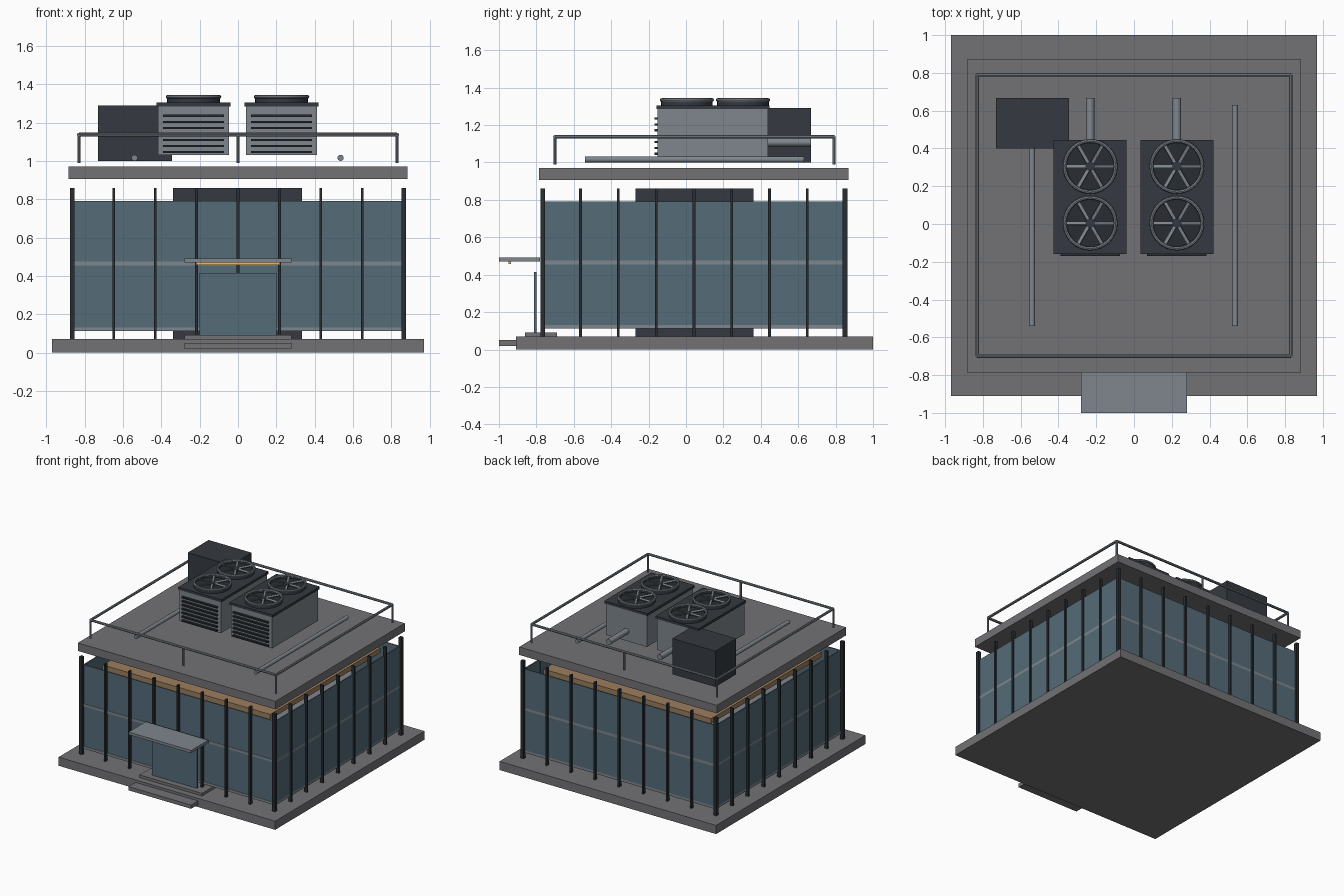
import bpy, math
from mathutils import Vector

if "Cube" in bpy.data.objects:
    bpy.data.objects.remove(bpy.data.objects["Cube"])


def mat(name, r, g, b):
    m = bpy.data.materials.new(name)
    m.diffuse_color = (r, g, b, 1)
    m.use_nodes = True
    m.node_tree.nodes["Principled BSDF"].inputs["Base Color"].default_value = m.diffuse_color
    return m


CONCRETE = mat("concrete", .17, .17, .18)
DARK = mat("dark_metal", .035, .042, .052)
FRAME = mat("frame", .022, .027, .032)
GLASS = mat("glass", .09, .15, .19)
METAL = mat("light_metal", .21, .24, .27)
WOOD = mat("wood", .33, .21, .11)
LAMP = mat("warm_light", .9, .5, .12)


def box(name, x0, x1, y0, y1, z0, z1, m):
    bpy.ops.mesh.primitive_cube_add(size=1, location=((x0 + x1) / 2, (y0 + y1) / 2, (z0 + z1) / 2))
    o = bpy.context.object
    o.name = name
    o.scale = (x1 - x0, y1 - y0, z1 - z0)
    bpy.ops.object.transform_apply(location=False, rotation=False, scale=True)
    o.data.materials.append(m)
    return o


def tube(name, a, b, r, m, sides=16):
    a, b = Vector(a), Vector(b)
    bpy.ops.mesh.primitive_cylinder_add(vertices=sides, radius=r, depth=(b - a).length, location=(a + b) / 2)
    o = bpy.context.object
    o.name = name
    o.rotation_euler = (b - a).to_track_quat('Z', 'Y').to_euler()
    o.data.materials.append(m)
    bpy.ops.object.shade_smooth_by_angle()
    return o


# Base, entrance steps, roof slab
box("base_slab", -.97, .97, -.91, 1, 0, .07, CONCRETE)
box("lower_step", -.28, .28, -1, -.90, .02, .05, CONCRETE)
box("upper_step", -.28, .28, -.86, -.69, .068, .092, CONCRETE)
box("roof_slab", -.885, .885, -.785, .87, .905, .97, CONCRETE)

# Interior: core, floors and timber ceiling
box("service_core", -.34, .335, -.27, .36, .001, .86, DARK)
box("ground_floor", -.86, .865, -.758, .845, .112, .132, METAL)
box("upper_floor", -.86, .865, -.758, .845, .455, .475, METAL)
box("timber_ceiling", -.75, .75, -.66, .75, .74, .78, WOOD)

# Glass walls
for i, y in enumerate((-.75, .84)):
    box(f"long_glass_{i}", -.858, .863, y - .005, y + .005, .125, .79, GLASS)
for i, x in enumerate((-.855, .86)):
    box(f"side_glass_{i}", x - .005, x + .005, -.75, .84, .125, .79, GLASS)

# Mullions and corner posts on all four sides
for i in range(9):
    w = .013 if i in (0, 8) else .007
    x = -.8645 + i * 1.729 / 8
    y = -.766 + i * 1.617 / 8
    for side, yy in enumerate((-.766, .851)):
        box(f"mullion_long_{side}_{i}", x - w, x + w, yy - .013, yy + .013, .07, .86, FRAME)
    if 0 < i < 8:
        for side, xx in enumerate((-.8645, .8645)):
            box(f"mullion_side_{side}_{i}", xx - .013, xx + .013, y - w, y + w, .07, .86, FRAME)

# Entrance door and canopy
box("entrance_door", -.2, .2, -.812, -.80, .09, .415, GLASS)
box("canopy", -.28, .28, -1, -.78, .47, .492, METAL)
box("canopy_light", -.22, .22, -.95, -.935, .458, .47, LAMP)

# Roof railing
X, Y0, Y1, Z = .83, -.70, .79, 1.137
for i, y in enumerate((Y0, Y1)):
    tube(f"railing_long_{i}", (-X, y, Z), (X, y, Z), .010, METAL, 8)
    for j, x in enumerate((-X, 0, X)):
        tube(f"railing_post_{i}_{j}", (x, y, .99), (x, y, Z), .008, METAL, 8)
for i, x in enumerate((-X, X)):
    tube(f"railing_side_{i}", (x, Y0, Z), (x, Y1, Z), .010, METAL, 8)

# Roof plant box and pipes
box("plant_box", -.73, -.345, .40, .667, 1.0, 1.29, DARK)
for i, x in enumerate((-.54, .535)):
    tube(f"roof_pipe_{i}", (x, -.54, 1.016), (x, .63, 1.016), .016, METAL)


def fan(tag, x, y):
    # Open shroud wall, dark disc, rim, hub and six spokes
    tube(f"fan_disc_{tag}", (x, y, 1.30), (x, y, 1.316), .135, FRAME, 32)
    bpy.ops.mesh.primitive_cylinder_add(vertices=32, radius=.138, depth=.035,
                                        end_fill_type='NOTHING', location=(x, y, 1.3175))
    o = bpy.context.object
    o.name = f"fan_shroud_{tag}"
    o.data.materials.append(DARK)
    o.modifiers.new("wall", 'SOLIDIFY').thickness = .012
    bpy.ops.mesh.primitive_torus_add(major_radius=.135, minor_radius=.010, major_segments=32,
                                     minor_segments=8, location=(x, y, 1.334))
    o = bpy.context.object
    o.name = f"fan_rim_{tag}"
    o.data.materials.append(METAL)
    bpy.ops.object.shade_smooth_by_angle()
    tube(f"fan_hub_{tag}", (x, y, 1.31), (x, y, 1.334), .025, DARK)
    for k in range(6):
        a = math.radians(60 * k)
        c, s = math.cos(a), math.sin(a)
        o = box(f"fan_blade_{tag}_{k}", -.054, .054, -.009, .009, -.003, .003, METAL)
        o.location = (x + .077 * c, y + .077 * s, 1.329)
        o.rotation_euler = (.3, 0, a)


# Two cooling units with louvres, lids, fans and ducts
for i, x in enumerate((-.232, .227)):
    box(f"cooler_body_{i}", x - .185, x + .185, -.152, .438, 1.03, 1.29, METAL)
    box(f"cooler_lid_{i}", x - .193, x + .193, -.158, .446, 1.285, 1.305, DARK)
    for k in range(7):
        z = 1.046 + k * .0315
        box(f"louvre_{i}_{k}", x - .158, x + .158, -.169, -.150, z - .006, z + .006, FRAME)
    for j, y in enumerate((.005, .305)):
        fan(f"{i}_{j}", x, y)
    tube(f"cooler_duct_{i}", (x, .43, 1.108), (x, .667, 1.108), .023, METAL)
